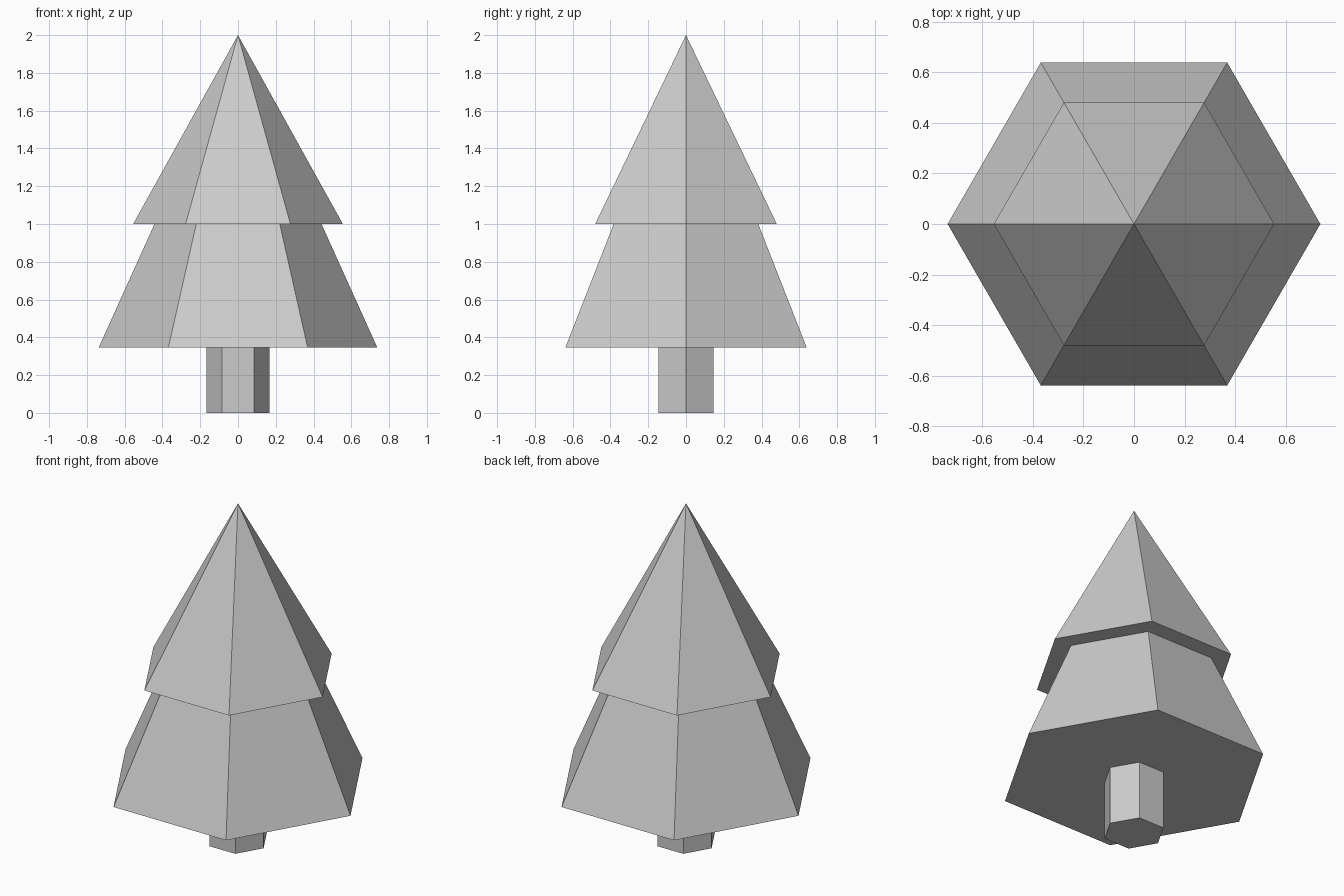
import bpy, bmesh
from math import cos, sin, pi

if "Cube" in bpy.data.objects:
    bpy.data.objects.remove(bpy.data.objects["Cube"])

SIDES = 6


def lathe(name, profile):
    """Six-sided flat-faced solid from (radius, z) pairs, bottom to top."""
    bm = bmesh.new()
    rings = []
    for r, z in profile:
        count = SIDES if r > 0 else 1
        rings.append([bm.verts.new((r * cos(2 * pi * i / SIDES), r * sin(2 * pi * i / SIDES), z))
                      for i in range(count)])
    for low, high in zip(rings, rings[1:]):
        for i in range(SIDES):
            j = (i + 1) % SIDES
            if len(high) == 1:
                bm.faces.new((low[i], low[j], high[0]))
            else:
                bm.faces.new((low[i], low[j], high[j], high[i]))
    # Close the flat ends
    bm.faces.new(rings[0][::-1])
    if len(rings[-1]) > 1:
        bm.faces.new(rings[-1])
    bmesh.ops.recalc_face_normals(bm, faces=bm.faces)
    mesh = bpy.data.meshes.new(name)
    bm.to_mesh(mesh)
    bm.free()
    obj = bpy.data.objects.new(name, mesh)
    bpy.context.collection.objects.link(obj)
    return obj


# Trunk
lathe("trunk", [(0.168, 0), (0.168, 0.345)])

# Two-tier foliage: sloped skirt, overhang, pointed top
lathe("foliage", [(0.738, 0.345), (0.442, 1.0), (0.555, 1.0), (0, 2.0)])
